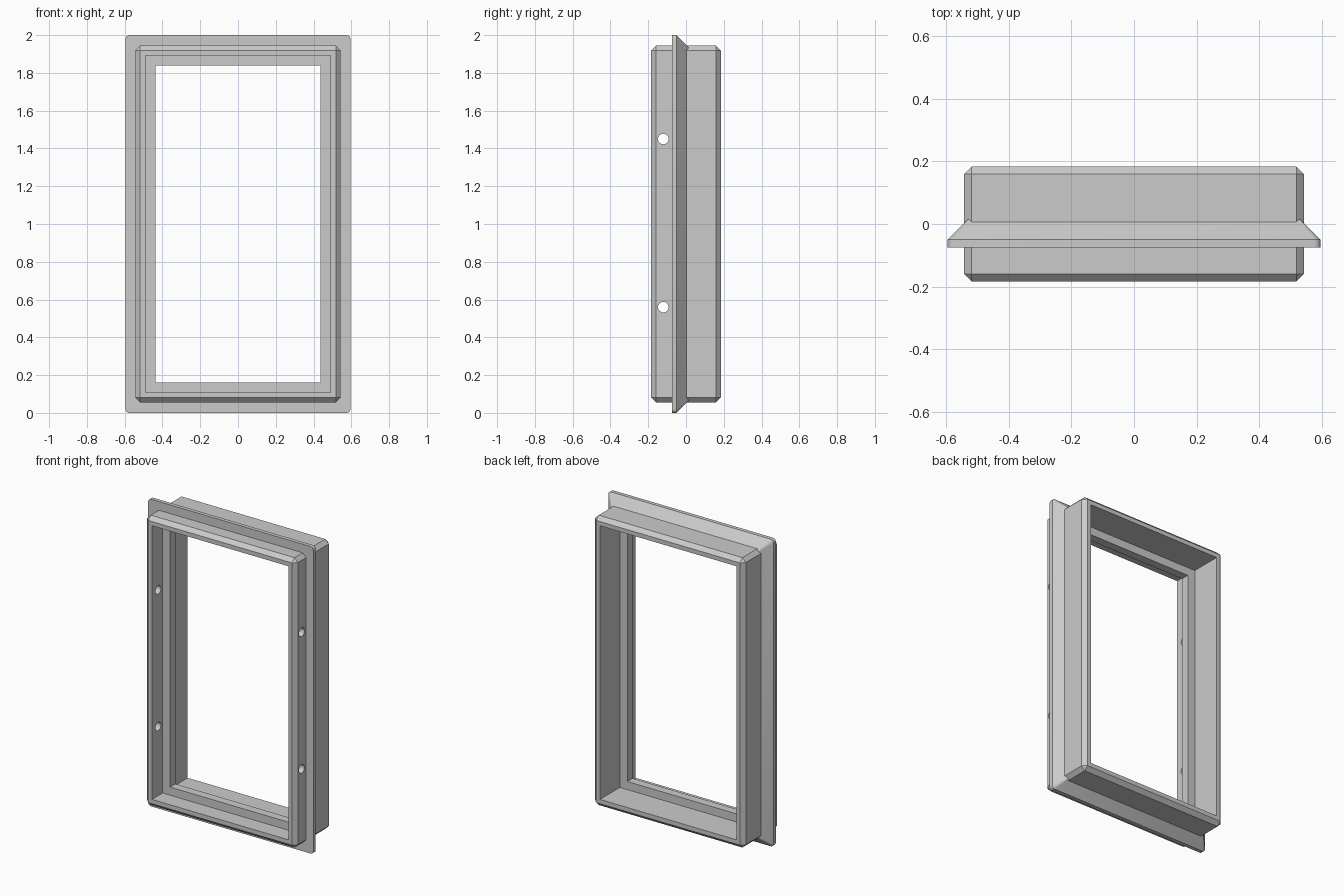
import bpy, bmesh, math
from mathutils import Matrix, Vector

cube = bpy.data.objects.get("Cube")
if cube:
    bpy.data.objects.remove(cube, do_unlink=True)

grey = bpy.data.materials.new("plain_grey")
grey.use_nodes = True
COLOUR = (0.6, 0.6, 0.6, 1)
grey.diffuse_color = COLOUR
grey.node_tree.nodes["Principled BSDF"].inputs["Base Color"].default_value = COLOUR

MID = 1.0        # height of the frame centre
DEPTH = 0.184    # half depth of the body


def add_object(name, bm):
    bmesh.ops.recalc_face_normals(bm, faces=bm.faces)
    mesh = bpy.data.meshes.new(name)
    bm.to_mesh(mesh)
    bm.free()
    mesh.materials.append(grey)
    obj = bpy.data.objects.new(name, mesh)
    bpy.context.collection.objects.link(obj)
    return obj


def box(name, half_x, half_z, y0, y1, chamfer=0):
    bm = bmesh.new()
    size = Matrix.Diagonal((2 * half_x, y1 - y0, 2 * half_z, 1))
    bmesh.ops.create_cube(bm, size=1, matrix=Matrix.Translation((0, (y0 + y1) / 2, MID)) @ size)
    if chamfer:
        bmesh.ops.bevel(bm, geom=bm.edges[:], offset=chamfer, segments=1, affect='EDGES')
    return add_object(name, bm)


def cut(target, cutter):
    cutter.hide_render = True
    mod = target.modifiers.new("cut", 'BOOLEAN')
    mod.operation = 'DIFFERENCE'
    mod.solver = 'EXACT'
    mod.object = cutter
    bpy.context.view_layer.objects.active = target
    bpy.ops.object.modifier_apply(modifier=mod.name)
    bpy.data.objects.remove(cutter, do_unlink=True)


def rounded_loop(bm, half_x, half_z, radius, y, steps=4):
    verts = []
    for k, (sx, sz) in enumerate(((1, 1), (-1, 1), (-1, -1), (1, -1))):
        for i in range(steps + 1):
            a = math.pi / 2 * (k + i / steps)
            verts.append(bm.verts.new((sx * (half_x - radius) + radius * math.cos(a), y,
                                       MID + sz * (half_z - radius) + radius * math.sin(a))))
    return verts


# Chamfered body with front and back rebates around a narrower throat
body = box("frame_body", 0.543, 0.944, -DEPTH, DEPTH, 0.025)
cut(body, box("front_rebate_cutter", 0.491, 0.891, -0.4, -0.075))
cut(body, box("back_rebate_cutter", 0.491, 0.891, -0.02, 0.4))
cut(body, box("throat_cutter", 0.437, 0.838, -0.5, 0.5))

# Fixing holes through both side jambs
for height in (0.56, 1.45):
    bm = bmesh.new()
    bmesh.ops.create_cone(bm, cap_ends=True, segments=24, radius1=0.028, radius2=0.028, depth=2,
                          matrix=Matrix.Translation(Vector((0, -0.12, height)))
                          @ Matrix.Rotation(math.pi / 2, 4, 'Y'))
    cut(body, add_object("hole_cutter", bm))

# Flange: flat front, thin rim, back sloping down to the body
bm = bmesh.new()
section = ((0, 0.02, -0.075), (0, 0.02, -0.05), (0.08, 0.004, 0.03), (0.08, 0.004, -0.075))
loops = [rounded_loop(bm, 0.595 - inset, 1.0 - inset, r, y) for inset, r, y in section]
for j, loop in enumerate(loops):
    other = loops[(j + 1) % len(loops)]
    for i in range(len(loop)):
        n = (i + 1) % len(loop)
        bm.faces.new((loop[i], loop[n], other[n], other[i]))
flange = add_object("flange", bm)

# Smooth only the rounded corners and hole walls
for obj in (body, flange):
    bpy.ops.object.select_all(action='DESELECT')
    obj.select_set(True)
    bpy.context.view_layer.objects.active = obj
    bpy.ops.object.shade_smooth_by_angle(angle=math.radians(30))
